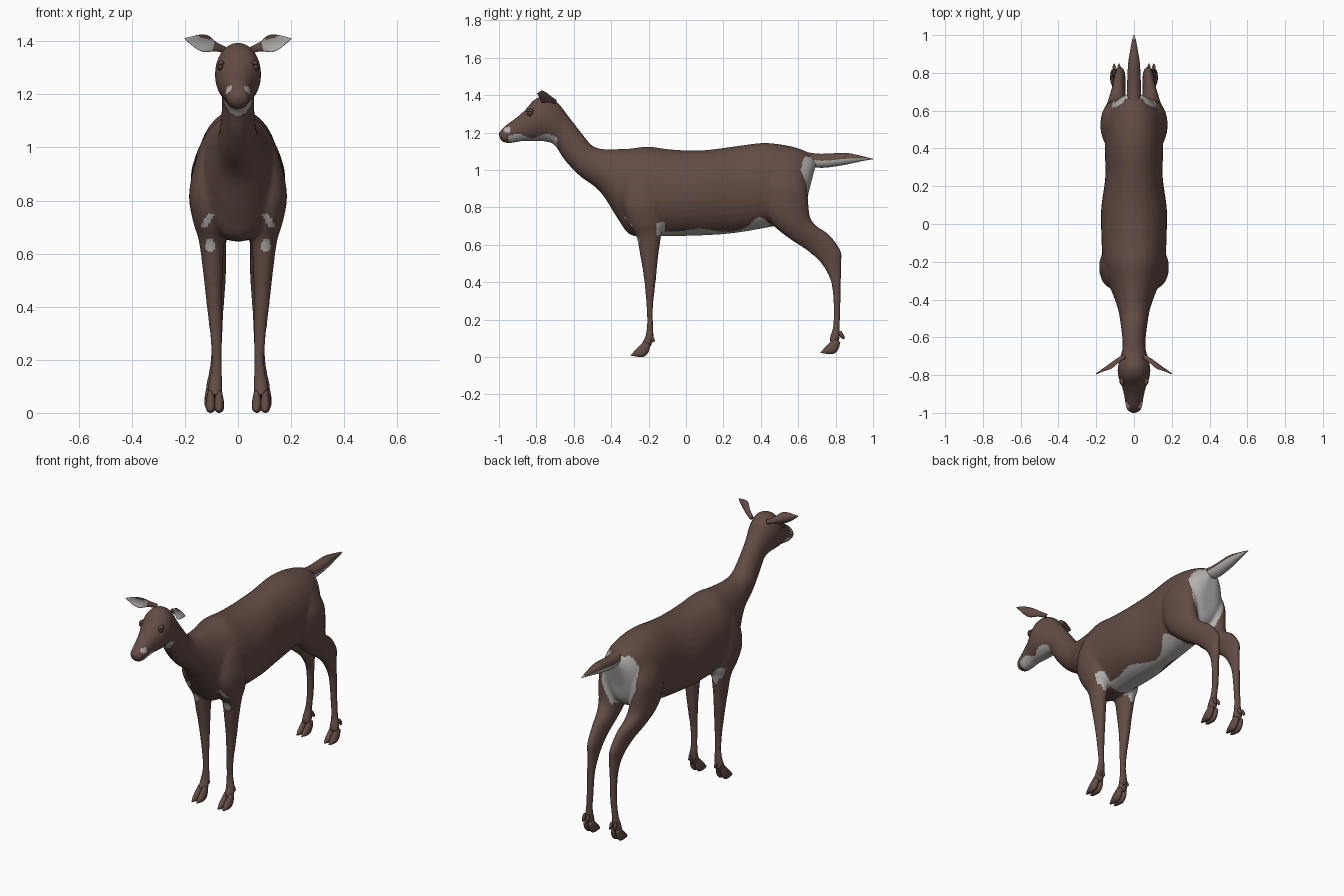
import bpy, bmesh, math
from mathutils import Vector, Matrix

cube = bpy.data.objects.get("Cube")
if cube:
    bpy.data.objects.remove(cube)


def material(name, rgb):
    m = bpy.data.materials.new(name)
    m.use_nodes = True
    m.diffuse_color = (*rgb, 1)
    bsdf = m.node_tree.nodes["Principled BSDF"]
    bsdf.inputs["Base Color"].default_value = (*rgb, 1)
    bsdf.inputs["Roughness"].default_value = 0.8
    return m


BROWN = material("brown_fur", (0.125, 0.072, 0.058))
PALE = material("pale_fur", (0.45, 0.435, 0.42))
DARK = material("dark_eye", (0.07, 0.04, 0.033))


def spline(rows, steps):
    """Catmull-Rom through rows of equal length."""
    pts = [Vector(r) for r in rows]
    out = []
    for i in range(len(pts) - 1):
        b, c = pts[i], pts[i + 1]
        a, d = pts[max(i - 1, 0)], pts[min(i + 2, len(pts) - 1)]
        for k in range(steps):
            t = k / steps
            out.append(b + (c - a) * (t / 2) + (a * 2 - b * 5 + c * 4 - d) * (t * t / 2)
                       + ((b - c) * 3 + d - a) * (t ** 3 / 2))
    return out + [pts[-1]]


def loft(name, rows, side=1, shift=(0, 0, 0), sides=20, steps=4, mat=BROWN):
    """Oval rings: centre x, first edge y z, opposite edge y z, half width."""
    bm = bmesh.new()
    rings = []
    for x, y1, z1, y2, z2, w in spline(rows, steps):
        ring = []
        for k in range(sides):
            a = math.tau * k / sides
            s = (1 + math.cos(a)) / 2
            ring.append(bm.verts.new((side * x + w * math.sin(a) + shift[0],
                                      y2 + (y1 - y2) * s + shift[1],
                                      z2 + (z1 - z2) * s + shift[2])))
        rings.append(ring)
    for p, q in zip(rings, rings[1:]):
        for k in range(sides):
            j = (k + 1) % sides
            bm.faces.new((p[k], p[j], q[j], q[k]))
    bm.faces.new(rings[0])
    bm.faces.new(rings[-1])
    bmesh.ops.recalc_face_normals(bm, faces=bm.faces)
    return finish(name, bm, mat)


def finish(name, bm, mat):
    me = bpy.data.meshes.new(name)
    bm.to_mesh(me)
    bm.free()
    me.materials.append(mat)
    me.polygons.foreach_set("use_smooth", [True] * len(me.polygons))
    ob = bpy.data.objects.new(name, me)
    bpy.context.collection.objects.link(ob)
    return ob


def paint(ob, rule):
    """Give pale fur to the faces chosen by a rule on centre and normal."""
    if PALE.name not in ob.data.materials:
        ob.data.materials.append(PALE)
    for f in ob.data.polygons:
        f.material_index = int(bool(rule(f.center, f.normal)))


# Trunk from rump to nose: top edge, bottom edge, half width
trunk_rows = [(0, *r) for r in [
    (.70, 1.05, .655, .88, .04), (.66, 1.09, .63, .78, .10), (.57, 1.125, .55, .72, .145),
    (.42, 1.145, .42, .69, .155), (.25, 1.125, .25, .662, .152), (.08, 1.105, .08, .65, .174),
    (-.08, 1.11, -.08, .647, .172), (-.20, 1.125, -.20, .645, .165), (-.30, 1.115, -.30, .655, .14),
    (-.38, 1.112, -.365, .74, .112), (-.44, 1.112, -.46, .885, .085), (-.50, 1.13, -.57, .97, .07),
    (-.56, 1.20, -.65, 1.055, .062), (-.63, 1.29, -.70, 1.13, .062), (-.69, 1.365, -.74, 1.15, .076),
    (-.75, 1.395, -.79, 1.155, .087), (-.81, 1.377, -.83, 1.155, .08), (-.86, 1.322, -.87, 1.155, .063),
    (-.91, 1.278, -.91, 1.148, .052), (-.96, 1.242, -.95, 1.143, .045),
    (-.988, 1.215, -.978, 1.15, .036), (-1.002, 1.195, -.995, 1.165, .018)]]

# Legs: front edge, back edge, half width
front_leg = [
    (.085, -.27, 1.04, -.16, 1.04, .03), (.10, -.33, .95, -.12, .95, .06),
    (.115, -.34, .82, -.12, .82, .07), (.112, -.31, .72, -.12, .71, .056),
    (.10, -.265, .64, -.13, .66, .048), (.095, -.245, .54, -.148, .54, .038),
    (.09, -.225, .42, -.16, .42, .030), (.082, -.212, .28, -.176, .27, .022),
    (.08, -.208, .18, -.176, .18, .020), (.086, -.218, .11, -.174, .10, .027),
    (.086, -.24, .07, -.19, .05, .027)]
hind_leg = [
    (.085, .43, 1.02, .61, 1.02, .05), (.105, .40, .92, .645, .92, .07),
    (.105, .41, .80, .655, .82, .07), (.10, .46, .71, .665, .745, .062),
    (.092, .55, .635, .70, .70, .05), (.082, .64, .575, .765, .655, .037),
    (.075, .71, .515, .828, .57, .030), (.073, .755, .45, .830, .50, .025),
    (.076, .78, .38, .828, .39, .022), (.08, .79, .25, .826, .25, .020),
    (.088, .785, .16, .822, .16, .021), (.092, .772, .115, .824, .11, .027),
    (.092, .765, .085, .81, .065, .027)]

# Fuse trunk and legs into one smooth body
parts = [loft("body", trunk_rows, sides=32)]
for s in (1, -1):
    parts += [loft("front_leg", front_leg, s), loft("hind_leg", hind_leg, s)]
bpy.ops.object.select_all(action='DESELECT')
for p in parts:
    p.select_set(True)
body = parts[0]
bpy.context.view_layer.objects.active = body
bpy.ops.object.join()
fuse = body.modifiers.new("fuse", 'REMESH')
fuse.mode = 'VOXEL'
fuse.voxel_size = 0.009
fuse.use_smooth_shade = True
soften = body.modifiers.new("soften", 'SMOOTH')
soften.factor = 0.5
soften.iterations = 5
for m in ("fuse", "soften"):
    bpy.ops.object.modifier_apply(modifier=m)


def body_marks(c, n):
    ax, y, z = abs(c.x), c.y, c.z
    wave = .008 * math.sin(y * 22) + .065 * math.exp(-((y - .40) / .06) ** 2)
    belly = -.14 < y < .46 and .62 < z < .678 + wave
    elbow = -.16 < y < -.11 and .65 < z < .72 and n.y > .2
    rump = y > .59 and .70 < z < 1.07 and n.y > .45 and ax < .03 + .085 * min(1, (z - .68) / .2)
    jaw = -.95 < y < -.69 and z < 1.182 + .012 * math.sin(y * 40) and z > 1.1
    lip = -.975 < y < -.94 and 1.205 < z < 1.232 and ax > .025
    knee = n.y < -.1 and y < -.15 and math.hypot((ax - .105) / .02, (z - .63) / .025) < 1
    streak = y < -.2 and .70 < z < .75 and abs(ax - .115 + (z - .725) * .6) < .013
    return belly or elbow or rump or jaw or lip or knee or streak


paint(body, body_marks)

# Tail with pale underside
tail = loft("tail", [(0, *r) for r in [
    (.62, 1.10, .64, 1.03, .03), (.70, 1.088, .69, 1.015, .036), (.76, 1.088, .75, 1.013, .036),
    (.85, 1.092, .85, 1.028, .031), (.92, 1.08, .92, 1.043, .02),
    (.97, 1.068, .97, 1.053, .011), (1.0, 1.061, 1.0, 1.057, .003)]])
paint(tail, lambda c, n: n.z < -.1 or c.y > .975)

# Cloven hooves and dewclaws
toe = [(0, -.225, .085, -.19, .065, .012), (0, -.255, .055, -.20, .028, .018),
       (0, -.28, .028, -.222, .004, .018), (0, -.297, .008, -.25, 0, .008)]
claw = [(0, -.20, .12, -.185, .125, .006), (0, -.195, .10, -.172, .105, .009),
        (0, -.178, .08, -.165, .085, .003)]
for s, side in ((1, "left"), (-1, "right")):
    for leg, x, dy, dz in (("front", .087, 0, 0), ("hind", .092, 1.015, .015)):
        for d in (-.016, .016):
            loft(f"{leg}_{side}_hoof", toe, shift=(s * x + d, dy, dz), sides=12)
            loft(f"{leg}_{side}_dewclaw", claw, shift=(s * x + d * .8, dy, dz), sides=8)

    # Cupped ear, pale inside
    ear = loft(f"{side}_ear", [(0, *r) for r in [
        (.02, .012, .02, -.012, .012), (-.025, .020, -.025, -.016, .012),
        (-.07, .034, -.07, -.030, .009), (-.105, .030, -.105, -.026, .007),
        (-.14, .014, -.14, -.010, .005), (-.16, .003, -.16, 0, .002)]])
    for v in ear.data.vertices:
        v.co.x -= 14 * v.co.z ** 2
    paint(ear, lambda c, n: n.x < -.35 and c.y < -.035 and c.z < .022)
    place = Matrix.Translation((.068, -.712, 1.372)) @ Matrix.Rotation(math.radians(58), 4, 'Z') \
        @ Matrix.Rotation(math.radians(-13), 4, 'X')
    ear.data.transform(Matrix.Diagonal((s, 1, 1, 1)) @ place)
    if s < 0:
        ear.data.flip_normals()

    # Eye with brow ridge
    for name, mat, size, at in (("eye", DARK, (.012, .018, .014), (.066, -.832, 1.303)),
                                ("brow", BROWN, (.012, .024, .009), (.064, -.83, 1.318))):
        bm = bmesh.new()
        bmesh.ops.create_uvsphere(bm, u_segments=16, v_segments=10, radius=1)
        bm.transform(Matrix.Translation((s * at[0], at[1], at[2])) @ Matrix.Diagonal((*size, 1)))
        finish(f"{side}_{name}", bm, mat)
